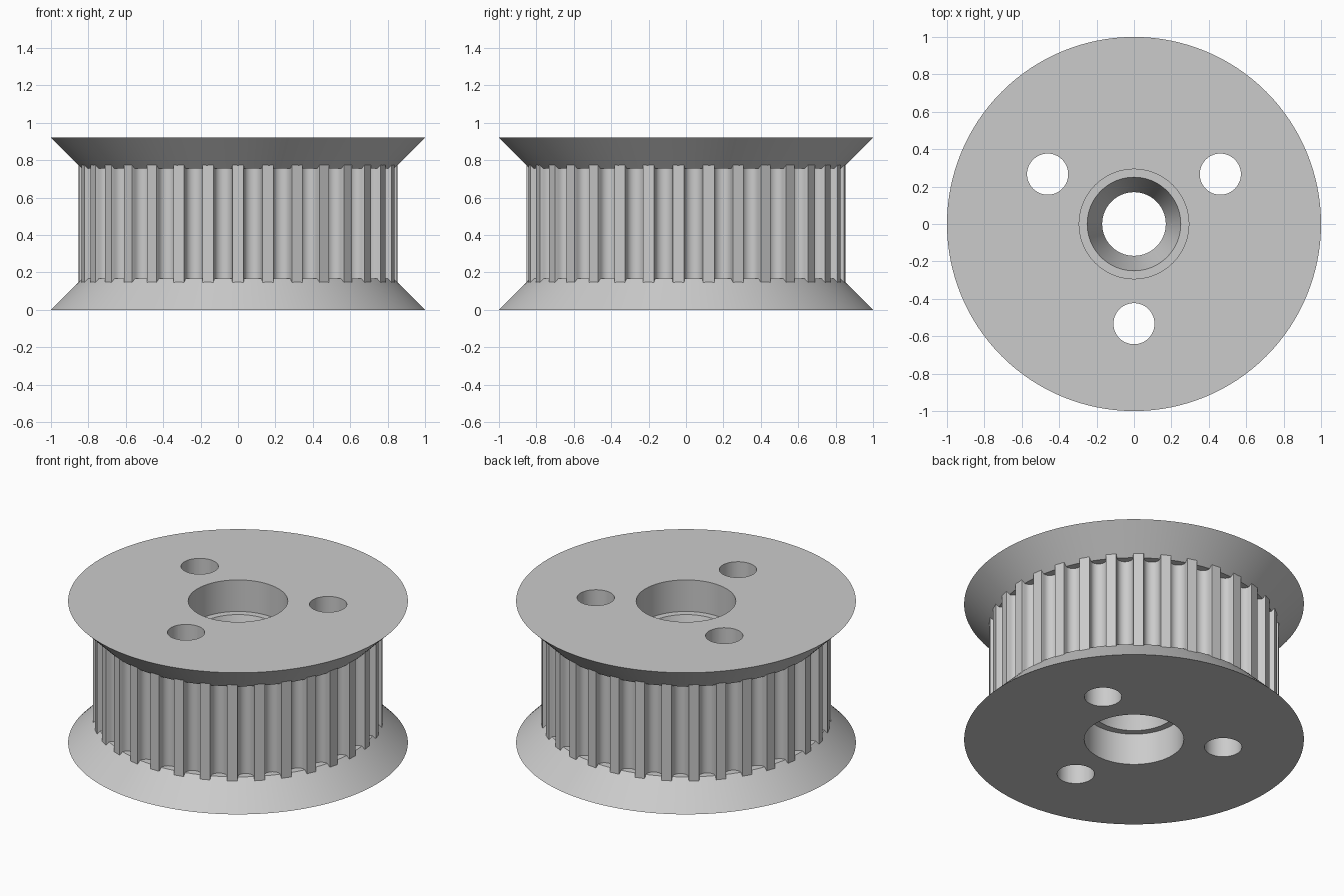
import bpy, bmesh, math
from mathutils import Vector

cube = bpy.data.objects.get("Cube")
if cube:
    bpy.data.objects.remove(cube, do_unlink=True)

HEIGHT = 0.92
TEETH = 33
TIP_R = 0.853        # radius at the tooth tips
SEAT_R = 0.834       # radius where the flange cone ends
SEGMENTS = 128

steel = bpy.data.materials.new("grey_metal")
steel.use_nodes = True
steel.diffuse_color = (0.6, 0.6, 0.6, 1)
steel.node_tree.nodes["Principled BSDF"].inputs["Base Color"].default_value = (0.6, 0.6, 0.6, 1)


def make_object(name, bm):
    bmesh.ops.recalc_face_normals(bm, faces=bm.faces)
    mesh = bpy.data.meshes.new(name)
    bm.to_mesh(mesh)
    bm.free()
    mesh.materials.append(steel)
    obj = bpy.data.objects.new(name, mesh)
    bpy.context.collection.objects.link(obj)
    return obj


def bridge_loops(bm, loops):
    """Join a closed cycle of closed vertex loops with quads."""
    for a, b in zip(loops, loops[1:] + loops[:1]):
        n = len(a)
        for i in range(n):
            j = (i + 1) % n
            bm.faces.new((a[i], a[j], b[j], b[i]))


def polar(r, angle, z):
    return Vector((r * math.cos(angle), r * math.sin(angle), z))


# Pulley body: flanges, core and counterbored hourglass bore, turned in one go
half = [(0.17, HEIGHT / 2), (0.25, 0.205), (0.293, 0.205), (0.293, 0),
        (1, 0), (SEAT_R, 1 - SEAT_R), (0.75, 1 - SEAT_R)]
profile = half + [(r, HEIGHT - z) for r, z in reversed(half[1:])]
bm = bmesh.new()
rings = [[bm.verts.new(polar(r, math.tau * i / SEGMENTS, z)) for i in range(SEGMENTS)]
         for r, z in profile]
bridge_loops(bm, rings)
body = make_object("pulley_body", bm)

# Toothed ring: narrow lands separated by round-bottomed grooves
pitch = math.tau / TEETH
groove_r = 0.047
outline = []
for t in range(TEETH):
    middle = -math.pi / 2 + (t + 0.5) * pitch
    groove = [(-0.051, TIP_R), (-0.049, TIP_R - 0.008)]
    for k in range(13):
        a = math.pi * k / 12
        groove.append((-groove_r * math.cos(a), SEAT_R - groove_r * math.sin(a)))
    groove += [(-x, r) for x, r in reversed(groove[:2])]
    outline += [(r, middle + x / r) for x, r in groove]

bm = bmesh.new()
low, high = 0.1, HEIGHT - 0.1
loops = [[bm.verts.new(polar(r if outer else 0.72, a, z)) for r, a in outline]
         for outer, z in ((True, low), (True, high), (False, high), (False, low))]
bridge_loops(bm, loops)
teeth = make_object("toothed_ring", bm)

# Three through holes in the body
for k in range(3):
    centre = polar(0.533, math.radians(30 + 120 * k), HEIGHT / 2)
    bpy.ops.mesh.primitive_cylinder_add(vertices=48, radius=0.11, depth=2, location=centre)
    cutter = bpy.context.object
    cutter.name = "hole_cutter"
    cutter.hide_render = True
    cut = body.modifiers.new("mounting_hole", 'BOOLEAN')
    cut.operation = 'DIFFERENCE'
    cut.solver = 'EXACT'
    cut.object = cutter
    bpy.ops.object.select_all(action='DESELECT')
    body.select_set(True)
    bpy.context.view_layer.objects.active = body
    bpy.ops.object.modifier_apply(modifier=cut.name)
    bpy.data.objects.remove(cutter, do_unlink=True)

# Smooth turned surfaces, crisp edges
for obj in (body, teeth):
    bpy.ops.object.select_all(action='DESELECT')
    obj.select_set(True)
    bpy.context.view_layer.objects.active = obj
    bpy.ops.object.shade_smooth_by_angle(angle=math.radians(25))
